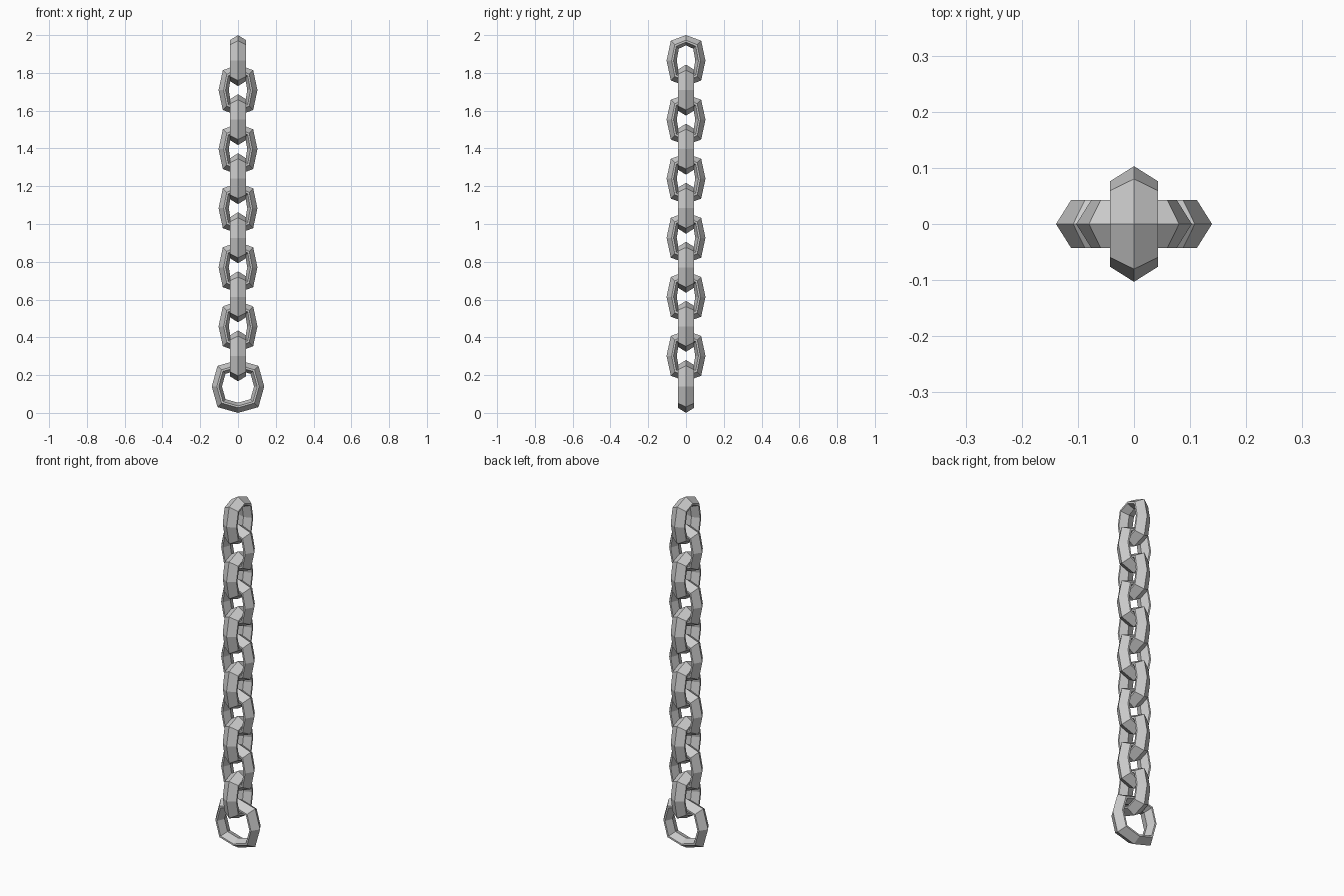
import bpy, bmesh

if "Cube" in bpy.data.objects:
    bpy.data.objects.remove(bpy.data.objects["Cube"])

# Link cross-section: (inset from the outer edge, sideways offset), a flat hexagon
SECTION = [(0.0, 0.0), (0.027, 0.043), (0.037, 0.043),
           (0.054, 0.0), (0.037, -0.043), (0.027, -0.043)]
# Unit outline of a link: eight-sided rounded loop
OUTLINE = [(1, 0), (0.78, 0.78), (0, 1), (-0.78, 0.78),
           (-1, 0), (-0.78, -0.78), (0, -1), (0.78, -0.78)]


def make_link(name, half_width, half_height, z, along_y):
    """Sweep the hexagonal section round the eight-sided outline."""
    bm = bmesh.new()
    rings = []
    for u, v in OUTLINE:
        ring = []
        for inset, side in SECTION:
            a, b = u * (half_width - inset), v * (half_height - inset)
            co = (-side, a, z + b) if along_y else (a, side, z + b)
            ring.append(bm.verts.new(co))
        rings.append(ring)
    n, m = len(rings), len(SECTION)
    for i in range(n):
        r, s = rings[i], rings[(i + 1) % n]
        for j in range(m):
            k = (j + 1) % m
            bm.faces.new((r[j], s[j], s[k], r[k]))
    bmesh.ops.recalc_face_normals(bm, faces=bm.faces)
    mesh = bpy.data.meshes.new(name)
    bm.to_mesh(mesh)
    bm.free()
    obj = bpy.data.objects.new(name, mesh)
    bpy.context.collection.objects.link(obj)
    return obj


# Hanging chain of eleven links, alternately turned by 90 degrees
for i in range(11):
    make_link(f"chain_link_{i + 1}", 0.103, 0.135, 1.865 - 0.1563 * i, i % 2 == 0)

# Wider end ring at the bottom
make_link("end_ring", 0.139, 0.14, 0.14, False)
